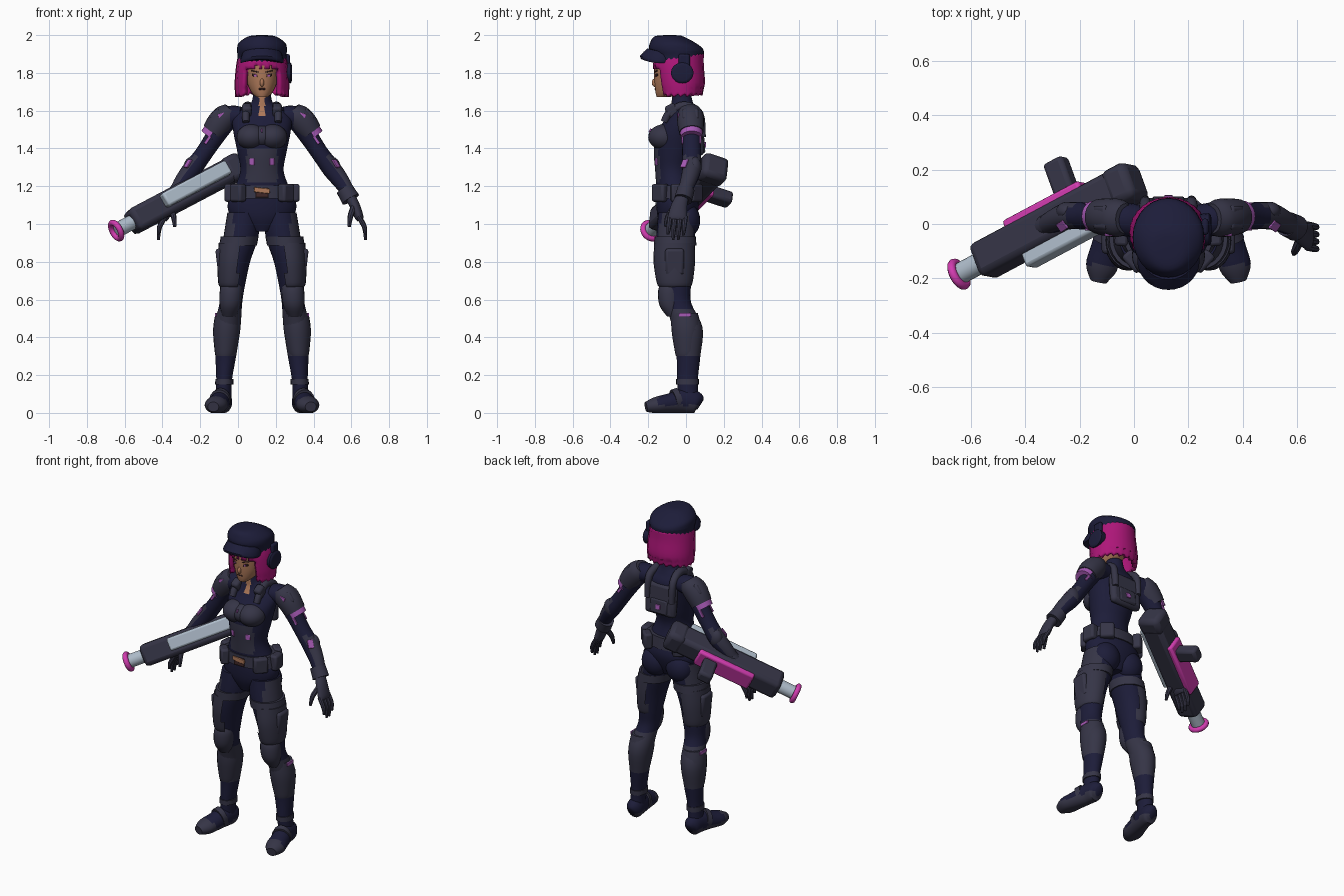
import bpy, bmesh, math
from mathutils import Vector, Matrix, Euler

if "Cube" in bpy.data.objects:
    bpy.data.objects.remove(bpy.data.objects["Cube"])

X, Y, Z = Vector((1, 0, 0)), Vector((0, 1, 0)), Vector((0, 0, 1))
BODY = Vector((0.127, 0, 0))   # centre line of the figure
ZERO = Vector((0, 0, 0))


def material(name, *rgb):
    m = bpy.data.materials.new(name)
    m.use_nodes = True
    m.diffuse_color = (*rgb, 1)
    m.node_tree.nodes["Principled BSDF"].inputs["Base Color"].default_value = (*rgb, 1)
    return m


NAVY = material("navy cloth", .012, .012, .041)
GREY = material("dark grey armour", .036, .035, .062)
HAIR = material("magenta hair", .42, .008, .19)
PINK = material("bright pink", .64, .045, .43)
LILAC = material("lilac trim", .38, .1, .46)
SKIN = material("tan skin", .42, .19, .1)
SILVER = material("pale silver", .43, .51, .6)
BROWN = material("dark brown", .05, .02, .02)


def finish(name, bm, mats, mirror=False, origin=BODY, bevel=0, thick=0, rule=None):
    bmesh.ops.recalc_face_normals(bm, faces=bm.faces)
    if rule:
        for f in bm.faces:
            f.material_index = int(rule(f.calc_center_median()))
    mesh = bpy.data.meshes.new(name)
    bm.to_mesh(mesh)
    bm.free()
    ob = bpy.data.objects.new(name, mesh)
    bpy.context.collection.objects.link(ob)
    ob.location = origin
    for m in mats:
        mesh.materials.append(m)
    bpy.ops.object.select_all(action='DESELECT')
    ob.select_set(True)
    bpy.context.view_layer.objects.active = ob
    bpy.ops.object.shade_smooth_by_angle(angle=math.radians(40))
    if bevel:
        b = ob.modifiers.new("Bevel", 'BEVEL')
        b.width, b.segments = bevel, 2
    if thick:
        ob.modifiers.new("Solidify", 'SOLIDIFY').thickness = thick
    if mirror:
        ob.modifiers.new("Mirror", 'MIRROR')


def loft(name, rings, mats, ref=None, sides=20, steps=4, shape=None, drop=None, **kw):
    """Skin elliptical rings (x, y, z, ra, rb); slices are level unless ref is given."""
    pts = []
    for i in range(len(rings) - 1):
        p = [rings[max(0, min(len(rings) - 1, i + k))] for k in (-1, 0, 1, 2)]
        for s in range(steps):
            t = s / steps
            pts.append([b + .5 * t * (c - a + t * (2*a - 5*b + 4*c - d + t * (3*(b - c) + d - a)))
                        for a, b, c, d in zip(*p)])
    pts.append(list(rings[-1]))
    bm, loops = bmesh.new(), []
    for i, (x, y, z, ra, rb) in enumerate(pts):
        a, b = X, Y
        if ref:
            t = (Vector(pts[min(i + 1, len(pts) - 1)][:3]) - Vector(pts[max(i - 1, 0)][:3])).normalized()
            a = ref.cross(t).normalized()
            b = t.cross(a)
        ring = []
        for j in range(sides):
            ang = 2 * math.pi * j / sides
            co = Vector((x, y, z)) + a * ra * math.cos(ang) + b * rb * math.sin(ang)
            ring.append(bm.verts.new(shape(co, j) if shape else co))
        loops.append(ring)
    for lo, hi in zip(loops, loops[1:]):
        for j in range(sides):
            k = (j + 1) % sides
            bm.faces.new((lo[j], lo[k], hi[k], hi[j]))
    bm.faces.new(loops[0][::-1])
    bm.faces.new(loops[-1])
    if drop:
        gone = [f for f in bm.faces if drop(f.calc_center_median())]
        bmesh.ops.delete(bm, geom=gone, context='FACES')
    finish(name, bm, mats, **kw)


def box(name, loc, size, mat, rot=(0, 0, 0), frame=None, bevel=.01, **kw):
    bm = bmesh.new()
    bmesh.ops.create_cube(bm, size=1)
    m = Matrix.Translation(loc) @ Euler(rot).to_matrix().to_4x4() @ Matrix.Diagonal((*size, 1))
    bm.transform(frame @ m if frame else m)
    finish(name, bm, [mat], bevel=bevel, **kw)


def blob(name, loc, size, mat, **kw):
    bm = bmesh.new()
    bmesh.ops.create_uvsphere(bm, u_segments=24, v_segments=14, radius=1)
    bm.transform(Matrix.Translation(loc) @ Matrix.Diagonal((*size, 1)))
    finish(name, bm, [mat], **kw)


# Head, face and hair
loft("head", [(0, -.12, 1.672, .03, .035), (0, -.09, 1.7, .058, .072), (0, -.068, 1.76, .082, .1),
              (0, -.06, 1.87, .09, .11)], [SKIN], sides=24)
blob("nose", (0, -.165, 1.748), (.011, .016, .022), SKIN)
box("mouth", (0, -.161, 1.715), (.036, .009, .009), BROWN, bevel=.003)
box("eye", (.036, -.157, 1.787), (.034, .009, .013), BROWN, (0, -.15, .25), bevel=.003, mirror=True)
box("iris", (.035, -.162, 1.786), (.012, .004, .009), LILAC, (0, 0, .25), bevel=0, mirror=True)
box("eyebrow", (.038, -.159, 1.808), (.04, .009, .006), BROWN, (0, -.2, .25), bevel=.002, mirror=True)


def strands(co, j):
    k = 1 - .02 * (j % 2)
    hem = .008 * (j % 3) + .1 * max(0, co.y) if co.z < 1.71 else 0
    return Vector((co.x * k, -.03 + (co.y + .03) * k, co.z + hem))


def hair_opening(c):
    face = c.z < 1.835 - .25 * abs(c.x) + .008 * math.sin(c.x * 150) and c.y < -.08 and abs(c.x) < .092
    return face or abs(c.x) + abs(c.y + .03) < .04


loft("bob_hair", [(0, -.035, 1.9, .125, .13), (0, -.04, 1.84, .137, .135), (0, -.032, 1.75, .145, .133),
                  (0, -.03, 1.672, .142, .12)], [HAIR], sides=60, shape=strands,
     drop=hair_opening, thick=.025)

# Cap and single earpiece
loft("cap", [(0, -.04, 1.855, .129, .131), (0, -.042, 1.89, .129, .134), (0, -.05, 1.925, .132, .146),
             (0, -.055, 1.96, .122, .135), (0, -.085, 1.994, .07, .08), (0, -.085, 2, .01, .01)],
     [NAVY], sides=28,
     shape=lambda co, j: co - Z * (.2 * max(0, co.y + .03) if co.z > 1.92 else 0))
loft("cap_brim", [(0, -.135, 1.872, .113, .1), (0, -.135, 1.89, .115, .108), (0, -.115, 1.93, .1, .09)],
     [NAVY], sides=28, steps=2, shape=lambda co, j: co - Z * 1.6 * co.x ** 2)
loft("earpiece", [(.11, -.02, 1.8, .05, .055), (.15, -.02, 1.8, .055, .06), (.158, -.02, 1.8, .04, .045)],
     [NAVY], ref=Y, steps=2)
box("earpiece_arm", (.135, -.01, 1.85), (.025, .06, .1), NAVY)

# Torso with open collar and front panel


def torso_colour(c):
    if c.z > 1.575 and abs(c.x) < .016 and c.y < -.05:
        return 2
    return c.y < -.09 and abs(c.x) < .082 and 1.22 < c.z < 1.41


loft("torso", [(0, -.05, .96, .06, .07), (0, -.048, 1.03, .155, .1), (0, -.045, 1.1, .182, .112),
               (0, -.055, 1.18, .15, .102), (0, -.07, 1.28, .115, .093), (0, -.06, 1.38, .13, .11),
               (0, -.045, 1.48, .15, .115), (0, -.015, 1.56, .155, .09), (0, -.015, 1.61, .1, .065),
               (0, -.02, 1.645, .056, .056), (0, -.025, 1.7, .046, .048)],
     [NAVY, GREY, SKIN], sides=48, steps=5, rule=torso_colour)
blob("seat", (.085, .005, 1.02), (.085, .07, .09), NAVY, mirror=True)
blob("chest_plate", (.055, -.115, 1.46), (.08, .085, .068), GREY, mirror=True)
blob("chest_bridge", (0, -.115, 1.462), (.07, .078, .06), GREY)
box("chest_mark", (0, -.19, 1.495), (.008, .008, .022), LILAC, (-.5, 0, 0), bevel=.002)
loft("shoulder_strap", [(.085, -.115, 1.54, .02, .01), (.085, -.085, 1.59, .022, .012), (.08, -.01, 1.625, .024, .014),
                        (.085, .07, 1.585, .022, .012), (.085, .085, 1.46, .02, .01)],
     [GREY], ref=X, mirror=True, sides=12,
     shape=lambda co, j: Vector((.085 + 1.8 * (co.x - .085), co.y, co.z)))
box("strap_block", (.08, -.075, 1.6), (.05, .06, .07), GREY, (.5, 0, 0), mirror=True, bevel=.014)
box("belly_mark", (.052, -.155, 1.33), (.028, .009, .036), LILAC, (0, 0, .45), bevel=.003, mirror=True)
box("back_pack", (0, .065, 1.46), (.21, .05, .2), GREY, (.08, 0, 0), bevel=.022)
box("back_pocket", (0, .087, 1.42), (.12, .025, .09), GREY, (.08, 0, 0))
box("pack_mark", (0, .102, 1.42), (.03, .008, .03), LILAC, (.08, 0, 0), bevel=.002)

# Belt, pouches and buckle
loft("belt", [(0, -.05, 1.135, .178, .118), (0, -.052, 1.205, .165, .112)], [GREY], sides=32, steps=1)
box("buckle", (0, -.168, 1.165), (.07, .012, .05), BROWN, bevel=.004)
box("buckle_plate", (0, -.175, 1.178), (.085, .009, .026), SKIN, (0, .12, 0), bevel=.003)
for n, angle in enumerate((-42, 5, 48)):
    r = math.radians(angle)
    box(f"pouch_{n}", (.172 * math.cos(r), -.05 + .13 * math.sin(r), 1.165), (.05, .085, .095), GREY,
        (0, 0, r), mirror=True, bevel=.012)

# Legs


def leg_colour(c):
    return .29 < c.z < .56 or (c.z > .93 and c.x > .15)


loft("leg", [(.095, -.047, 1.06, .088, .1), (.112, -.055, .93, .092, .102), (.142, -.058, .8, .079, .094),
             (.157, -.05, .67, .066, .076), (.165, -.04, .58, .06, .068), (.184, .008, .45, .07, .08),
             (.192, .013, .3, .055, .063), (.2, .008, .18, .042, .055), (.205, .012, .07, .042, .052)],
     [NAVY, GREY], sides=28, rule=leg_colour, mirror=True)
loft("thigh_pad", [(.137, -.06, .9, .092, .107), (.15, -.062, .8, .086, .11), (.16, -.06, .69, .072, .095),
                   (.16, -.06, .665, .06, .08)], [GREY], sides=24, mirror=True,
     drop=lambda c: c.x < .125 and c.z < .88)
loft("thigh_strap", [(.127, -.057, .885, .1, .112), (.118, -.057, .935, .1, .11)],
     [GREY], sides=24, steps=1, mirror=True)
box("thigh_pocket", (.222, -.06, .8), (.035, .1, .14), GREY, (0, .12, 0), mirror=True, bevel=.014)
loft("knee_pad", [(.16, -.075, .7, .045, .05), (.163, -.085, .65, .06, .062), (.168, -.083, .57, .056, .058),
                  (.174, -.06, .51, .035, .04)], [GREY], mirror=True)
loft("shin_guard", [(.182, -.008, .53, .064, .07), (.187, .002, .44, .072, .079), (.193, .004, .33, .058, .064),
                    (.195, .004, .3, .05, .057)], [GREY], mirror=True)
box("shin_mark", (.245, -.005, .52), (.009, .064, .02), LILAC, bevel=.002, mirror=True)

# Boots
loft("boot", [(.205, .077, .045, .02, .03), (.205, .055, .055, .046, .058), (.212, -.01, .062, .05, .064),
              (.23, -.09, .05, .056, .052), (.247, -.16, .04, .058, .044), (.258, -.212, .032, .03, .026)],
     [GREY, NAVY], ref=Z, mirror=True, sides=28, rule=lambda c: c.z > .04 and c.y > -.15,
     shape=lambda co, j: Vector((co.x, co.y, max(0, co.z))))
loft("boot_strap", [(.215, -.035, .07, .054, .064), (.224, -.065, .062, .058, .062)], [GREY], ref=Z, mirror=True)
loft("ankle_cuff", [(.2, .008, .15, .048, .06), (.199, .008, .18, .048, .06)], [GREY], steps=1, mirror=True)

# Arms with armour
loft("arm", [(.11, .01, 1.57, .05, .06), (.18, .02, 1.56, .06, .062), (.25, .028, 1.46, .05, .052),
             (.31, .03, 1.37, .046, .05), (.37, .03, 1.29, .05, .05), (.42, .012, 1.225, .044, .043),
             (.462, -.012, 1.16, .034, .035)], [NAVY, GREY], ref=Y, mirror=True,
     rule=lambda c: c.z < 1.36 and .81 * c.x + .586 * c.z > 1.066)
loft("shoulder_pad", [(.16, .02, 1.605, .045, .055), (.185, .022, 1.575, .066, .07), (.225, .025, 1.53, .07, .07),
                      (.258, .028, 1.485, .062, .064)], [GREY], ref=Y, mirror=True, sides=24)
box("shoulder_plate", (.247, .024, 1.58), (.03, .09, .07), GREY, (0, -.7, 0), mirror=True, bevel=.012)
box("shoulder_mark", (.215, -.04, 1.575), (.036, .009, .022), LILAC, (0, .3, 0), bevel=.002, mirror=True)
loft("arm_trim", [(.256, .028, 1.487, .058, .06), (.276, .029, 1.46, .055, .057)], [LILAC], ref=Y, steps=1,
     sides=24, mirror=True, drop=lambda c: .81 * c.x + .586 * c.z < 1.075)
for n, y in enumerate((-.02, .075)):
    box(f"arm_trim_leg_{n}", (.288, y, 1.445), (.016, .009, .05), LILAC, (0, -.6, 0), bevel=.002, mirror=True)
box("forearm_mark", (.392, -.008, 1.32), (.009, .035, .05), LILAC, (0, -.6, -.6), mirror=True, bevel=.002)
blob("elbow_pad", (.372, .047, 1.3), (.043, .035, .055), GREY, mirror=True)
loft("glove_cuff", [(.437, 0, 1.185, .046, .046), (.47, -.015, 1.13, .05, .048)],
     [GREY], ref=Y, steps=2, mirror=True)

# Hands
loft("palm", [(.462, -.014, 1.15, .028, .032), (.49, -.035, 1.1, .027, .042), (.513, -.045, 1.04, .024, .05),
              (.52, -.047, 1.02, .016, .045)], [GREY], ref=Y, mirror=True)
for n in range(4):
    y, low = -.085 + .027 * n, (.945, .915, .915, .94)[n]
    loft(f"finger_{n}", [(.511, y, 1.04, .013, .014), (.542, y - .006, .985, .013, .013),
                         (.548, y - .01, low, .007, .007)], [GREY], ref=Y, sides=8, mirror=True)
loft("thumb", [(.485, -.06, 1.09, .016, .018), (.468, -.095, 1.04, .015, .015), (.462, -.11, .985, .008, .008)],
     [GREY], ref=Y, sides=8, mirror=True)

# Large launcher slung at the side, built in its own rolled frame
muzzle, rear = Vector((-.645, -.185, .965)), Vector((.02, .17, 1.315))
along = (rear - muzzle).normalized()
side = along.cross(Z).normalized()
roll = math.radians(19)
top = side * math.cos(roll) + side.cross(along) * math.sin(roll)
GUN = Matrix((along, top, along.cross(top))).transposed().to_4x4()
GUN.translation = muzzle
for name, loc, size, mat, bev in (
        ("launcher_body", (.46, 0, 0), (.72, .135, .13), GREY, .025),
        ("launcher_stock", (.765, 0, 0), (.11, .145, .14), GREY, .028),
        ("launcher_top_plate", (.5, .085, -.012), (.42, .06, .078), SILVER, .012),
        ("launcher_pink_panel", (.44, -.06, 0), (.35, .055, .115), PINK, .012),
        ("launcher_grip", (.53, -.14, 0), (.085, .15, .07), GREY, .016)):
    box(name, loc, size, mat, frame=GUN, bevel=bev, origin=ZERO)
loft("launcher_barrel", [(*(muzzle + along * d), .04, .04) for d in (.005, .13)], [SILVER],
     ref=Z, steps=1, origin=ZERO)
bpy.ops.mesh.primitive_torus_add(major_radius=.046, minor_radius=.016, major_segments=28, minor_segments=10,
                                 location=muzzle, rotation=along.to_track_quat('Z', 'Y').to_euler())
ring = bpy.context.object
ring.name = "launcher_muzzle_ring"
ring.data.materials.append(PINK)
bpy.ops.object.shade_smooth_by_angle(angle=math.radians(60))
